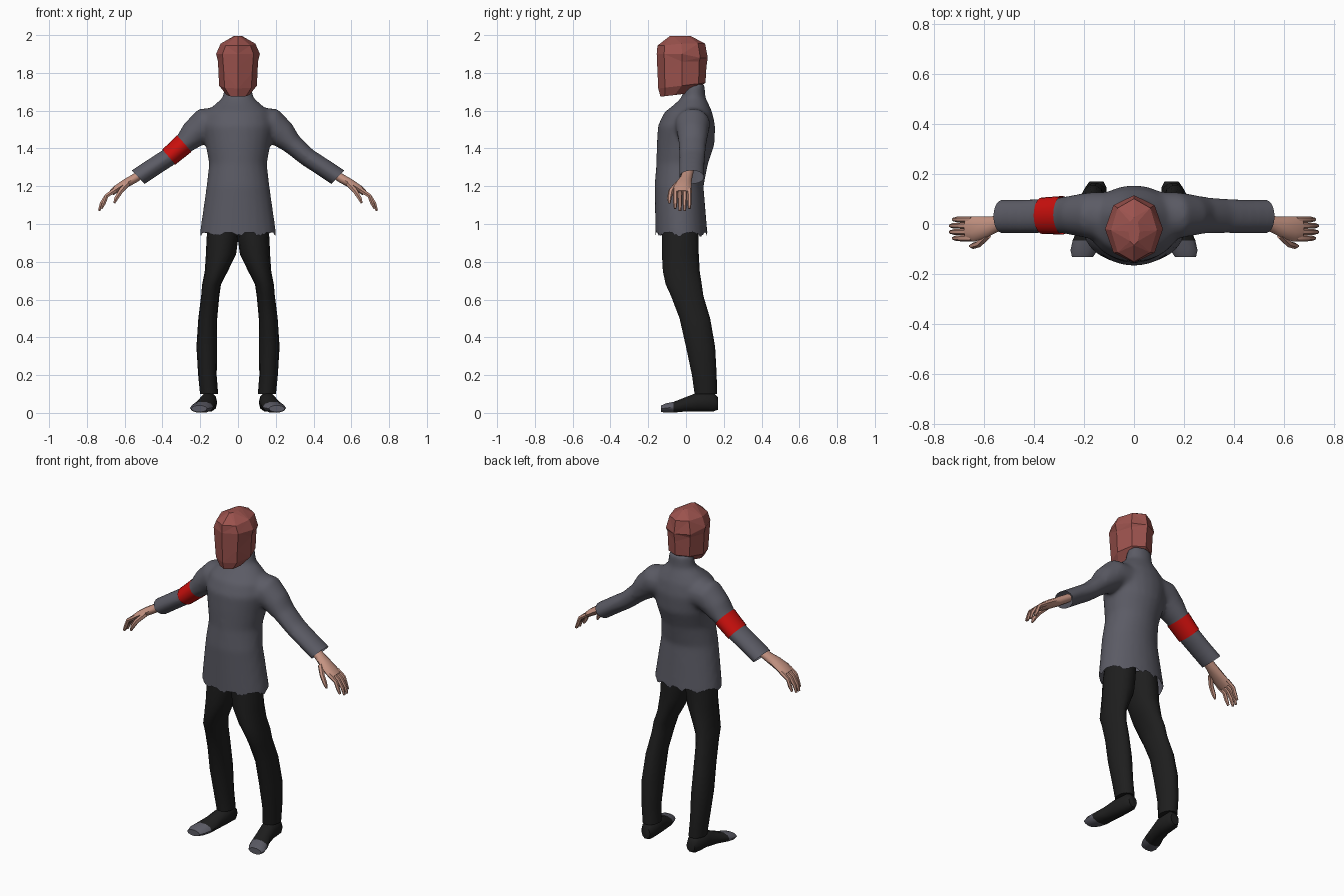
import bpy, bmesh, math, random
from mathutils import Vector

random.seed(4)
if "Cube" in bpy.data.objects:
    bpy.data.objects.remove(bpy.data.objects["Cube"], do_unlink=True)


def material(name, rgb):
    m = bpy.data.materials.new(name)
    m.use_nodes = True
    m.diffuse_color = (*rgb, 1)
    m.node_tree.nodes["Principled BSDF"].inputs["Base Color"].default_value = (*rgb, 1)
    return m


GREY = material("slate_grey", (0.105, 0.105, 0.13))
BLACK = material("charcoal", (0.013, 0.013, 0.013))
RED = material("armband_red", (0.6, 0.005, 0.004))
CLAY = material("clay_red", (0.33, 0.085, 0.075))
SKIN = material("skin", (0.55, 0.29, 0.22))

X, Y, Z = Vector((1, 0, 0)), Vector((0, 1, 0)), Vector((0, 0, 1))


def loft(bm, rows, u, side=1, n=12, caps=True, tangent=None):
    """Join elliptical rings; each row is x, y, z, half width, half depth."""
    centres = [Vector(r[:3]) for r in rows]
    rings = []
    for i, (c, row) in enumerate(zip(centres, rows)):
        t = tangent or (centres[min(i + 1, len(rows) - 1)] - centres[max(i - 1, 0)])
        v = t.cross(u).normalized()
        w = v.cross(t).normalized()
        ring = []
        for k in range(n):
            a = math.tau * k / n
            p = c + w * (math.cos(a) * row[3]) + v * (math.sin(a) * row[4])
            ring.append(bm.verts.new((p.x * side, p.y, p.z)))
        rings.append(ring)
    faces = []
    for lo, hi in zip(rings, rings[1:]):
        for k in range(n):
            j = (k + 1) % n
            faces.append(bm.faces.new((lo[k], lo[j], hi[j], hi[k])))
    if caps:
        faces += [bm.faces.new(rings[0]), bm.faces.new(rings[-1])]
    bmesh.ops.recalc_face_normals(bm, faces=faces)
    return rings


def finish(bm, name, mats, smooth=True):
    mesh = bpy.data.meshes.new(name)
    bm.to_mesh(mesh)
    bm.free()
    for m in mats:
        mesh.materials.append(m)
    ob = bpy.data.objects.new(name, mesh)
    bpy.context.collection.objects.link(ob)
    if smooth:
        bpy.ops.object.select_all(action='DESELECT')
        ob.select_set(True)
        bpy.context.view_layer.objects.active = ob
        bpy.ops.object.shade_smooth_by_angle(angle=math.radians(50))
    return ob


# Shirt: torso and sleeves fused, then trimmed at hem and cuffs
torso = [(0, -.02, .88, .21, .14), (0, -.025, .97, .2, .137), (0, -.037, 1.2, .167, .13),
         (0, -.02, 1.32, .153, .137), (0, -.002, 1.42, .172, .153), (0, .003, 1.52, .19, .152),
         (0, .012, 1.59, .17, .128), (0, .03, 1.635, .12, .09), (0, .04, 1.67, .08, .063),
         (0, .045, 1.74, .072, .054)]
sleeve = [(.08, .03, 1.53, .1, .09), (.18, .035, 1.525, .093, .09), (.235, .035, 1.475, .083, .076),
          (.285, .035, 1.425, .074, .056), (.365, .033, 1.355, .07, .05), (.45, .03, 1.3, .068, .05),
          (.6, .03, 1.2, .068, .05)]
bm = bmesh.new()
loft(bm, torso, X, n=24, tangent=Z)
for s in (1, -1):
    loft(bm, sleeve, Y, s, n=16)
body = finish(bm, "shirt_base", [], smooth=False)
fuse = body.modifiers.new("fuse", 'REMESH')
fuse.mode, fuse.voxel_size = 'VOXEL', .012
soft = body.modifiers.new("soften", 'SMOOTH')
soft.factor, soft.iterations = .5, 10
bpy.context.view_layer.update()
fused = body.evaluated_get(bpy.context.evaluated_depsgraph_get())
bm = bmesh.new()
bm.from_mesh(fused.to_mesh())
fused.to_mesh_clear()
bpy.data.objects.remove(body, do_unlink=True)


def trim(point, normal):
    bmesh.ops.bisect_plane(bm, geom=bm.verts[:] + bm.edges[:] + bm.faces[:],
                           plane_co=point, plane_no=normal, clear_outer=True)


trim((0, 0, .95), (0, 0, -1))
for s in (1, -1):
    trim((s * .528, .03, 1.248), (s * .72, 0, -.69))
for v in bm.verts:
    if v.is_boundary and v.co.z < 1:
        a = math.atan2(v.co.y, v.co.x)
        v.co.z += .012 * math.sin(9 * a) + random.uniform(-.006, .006)
for f in bm.faces:
    f.material_index = 0
finish(bm, "shirt", [GREY])

# Armband on the right sleeve
band = [(.285, .035, 1.425, .077, .058), (.325, .034, 1.39, .075, .055), (.367, .033, 1.354, .073, .053)]
bm = bmesh.new()
loft(bm, band, Y, -1, n=20, caps=False)
finish(bm, "right_armband", [RED])

# Head: faceted hood with a ridge down the middle
head = [(0, -.06, 1.69, .06, .075), (0, -.022, 1.735, .1, .125), (0, -.022, 1.83, .106, .13),
        (0, -.02, 1.9, .116, .135), (0, -.025, 1.955, .092, .126), (0, -.03, 1.995, .022, .055)]
bm = bmesh.new()
rings = loft(bm, head, X, n=8, tangent=Z)
for i, ring in enumerate(rings):
    for v in ring:
        if i < 2:
            v.co.z += .12 * v.co.y
        # Dents at the temples and a slight brow to nape tilt
        if i == 2 and abs(v.co.x) > .05:
            v.co.z += .03 if v.co.y > -.05 else -.03
        if i == 3 and v.co.y > .03:
            v.co.z -= .02
        if i == 4 and v.co.y < -.1:
            v.co.z -= .01
bmesh.ops.triangulate(bm, faces=bm.faces[:])
finish(bm, "head", [CLAY], smooth=False)

# Limbs, described for the left side and mirrored
leg = [(.075, -.03, 1.0, .08, .1), (.082, -.03, .93, .084, .1), (.09, -.03, .84, .08, .1),
       (.115, -.025, .75, .061, .1), (.14, -.012, .68, .05, .098), (.147, .006, .62, .048, .088),
       (.16, .047, .5, .05, .083), (.165, .077, .35, .055, .079), (.162, .097, .2, .049, .067),
       (.153, .105, .1, .048, .061)]
shoe = [(.15, .17, .05, .028, .035), (.153, .145, .055, .043, .055), (.158, .06, .055, .046, .055),
        (.17, .0, .043, .048, .043), (.188, -.065, .03, .057, .03), (.2, -.105, .026, .054, .026),
        (.206, -.132, .022, .042, .018)]
hand = [(.48, .012, 1.285, .03, .024), (.55, 0, 1.24, .032, .025), (.595, -.012, 1.215, .042, .024),
        (.64, -.02, 1.187, .05, .021), (.67, -.02, 1.165, .048, .016)]
thumb = [(.585, -.045, 1.213, .016, .016), (.62, -.08, 1.175, .014, .014),
         (.645, -.088, 1.135, .012, .012), (.655, -.088, 1.11, .006, .006)]

for s, side in ((1, "left"), (-1, "right")):
    bm = bmesh.new()
    loft(bm, leg, X, s, n=14, tangent=Z)
    finish(bm, side + "_trouser_leg", [BLACK])

    bm = bmesh.new()
    loft(bm, shoe, X, s, n=10, tangent=-Y)
    for v in bm.verts:
        v.co.z = max(v.co.z, .008) if v.co.y > -.03 else max(v.co.z, 0)
    for f in bm.faces:
        f.material_index = int(f.calc_center_median().y < -.07)
    finish(bm, side + "_shoe", [BLACK, GREY])

    bm = bmesh.new()
    loft(bm, hand, Y, s, n=10)
    loft(bm, thumb, Y, s, n=6)
    for k in range(4):
        y = .018 - k * .025
        reach = -.012 if k in (0, 3) else 0
        loft(bm, [(.65, y, 1.18, .013, .014), (.695, y, 1.15, .012, .012),
                  (.722 + reach, y, 1.11, .011, .011), (.735 + reach, y, 1.07 - reach, .007, .007)],
             Y, s, n=6)
    finish(bm, side + "_hand", [SKIN])
